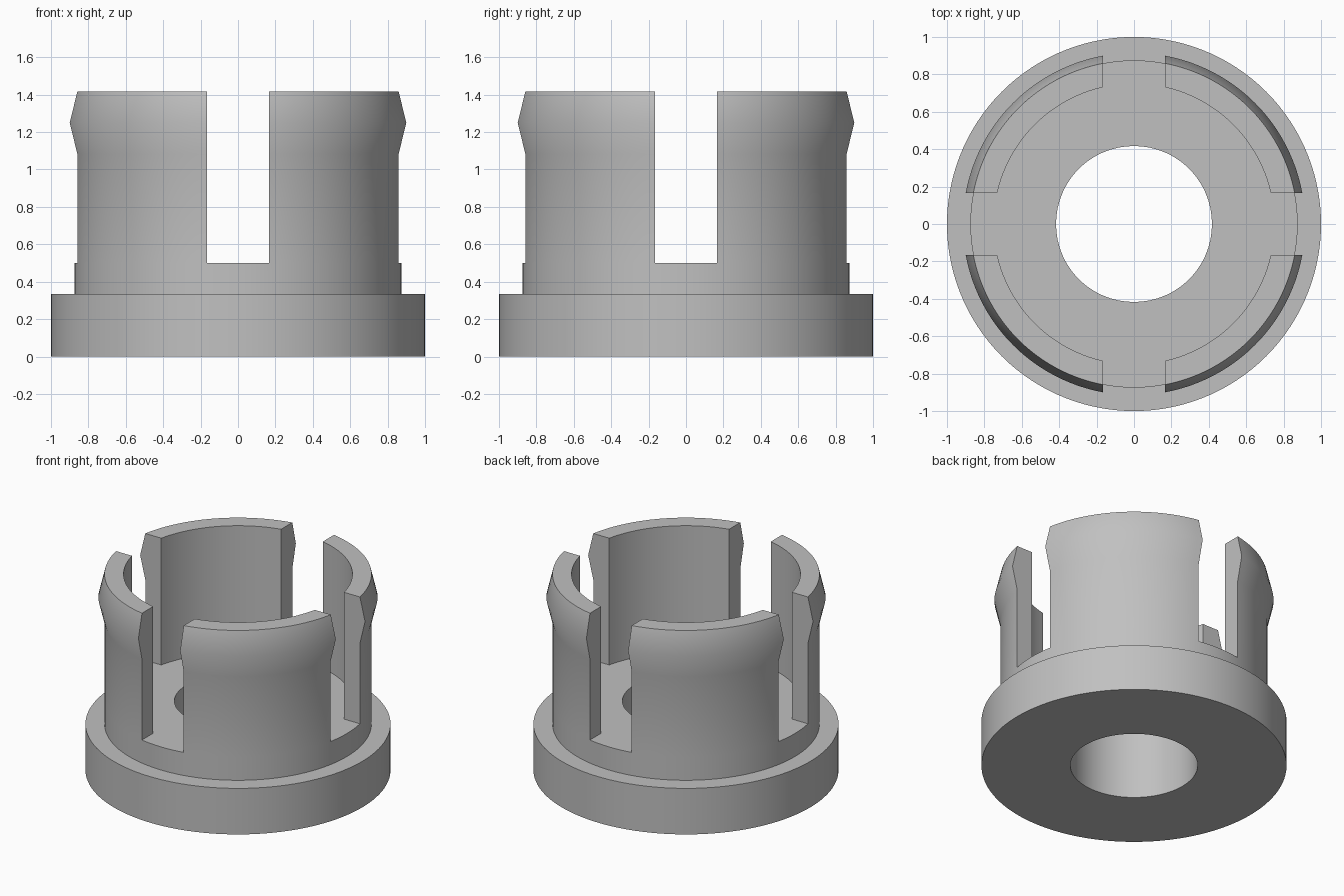
import bpy, bmesh, math

if "Cube" in bpy.data.objects:
    bpy.data.objects.remove(bpy.data.objects["Cube"])

SLOT = 0.167          # half width of the slots
N, M = 24, 8          # steps across a finger and across a slot
PER = N + M
COLS = 4 * PER

# Profile (radius, height): base, with finger points used only between slots
HOLE_LOW, RIM_LOW, RIM_TOP, NECK = (0.417, 0), (1, 0), (1, 0.333), (0.875, 0.333)
SEAT_OUT, SEAT_IN, HOLE_TOP = (0.875, 0.5), (0.75, 0.5), (0.417, 0.5)
FINGER = [SEAT_OUT, (0.875, 1.083), (0.915, 1.25), (0.875, 1.417), (0.75, 1.417), SEAT_IN]
BASE = [SEAT_IN, HOLE_TOP, HOLE_LOW, RIM_LOW, RIM_TOP, NECK, SEAT_OUT]

bm = bmesh.new()
cache = {}


def vert(point, col):
    """Vertex of a profile point; columns bend so slot walls stay parallel."""
    col %= COLS
    if (point, col) not in cache:
        r, z = point
        q, k = divmod(col, PER)
        a = math.asin(SLOT / r)
        if k <= N:
            t = a + (math.pi / 2 - 2 * a) * k / N
        else:
            t = math.pi / 2 - a + 2 * a * (k - N) / M
        t += q * math.pi / 2
        cache[point, col] = bm.verts.new((r * math.cos(t), r * math.sin(t), z))
    return cache[point, col]


def skin(points, col):
    for p, q in zip(points, points[1:]):
        bm.faces.new((vert(p, col), vert(p, col + 1), vert(q, col + 1), vert(q, col)))


for c in range(COLS):
    k = c % PER
    skin(BASE, c)                                       # flange, neck, bore
    skin(FINGER if k < N else [SEAT_OUT, SEAT_IN], c)   # snap finger or slot floor
    if k in (0, N):                                     # slot walls
        bm.faces.new([vert(p, c) for p in FINGER])

bmesh.ops.recalc_face_normals(bm, faces=bm.faces)
mesh = bpy.data.meshes.new("snap_bushing")
bm.to_mesh(mesh)
bm.free()

grey = bpy.data.materials.new("plain grey")
grey.diffuse_color = (0.53, 0.53, 0.53, 1)
grey.use_nodes = True
grey.node_tree.nodes["Principled BSDF"].inputs["Base Color"].default_value = grey.diffuse_color
mesh.materials.append(grey)

obj = bpy.data.objects.new("snap_bushing", mesh)
bpy.context.collection.objects.link(obj)
bpy.context.view_layer.objects.active = obj
obj.select_set(True)
bpy.ops.object.shade_smooth_by_angle(angle=math.radians(30))
